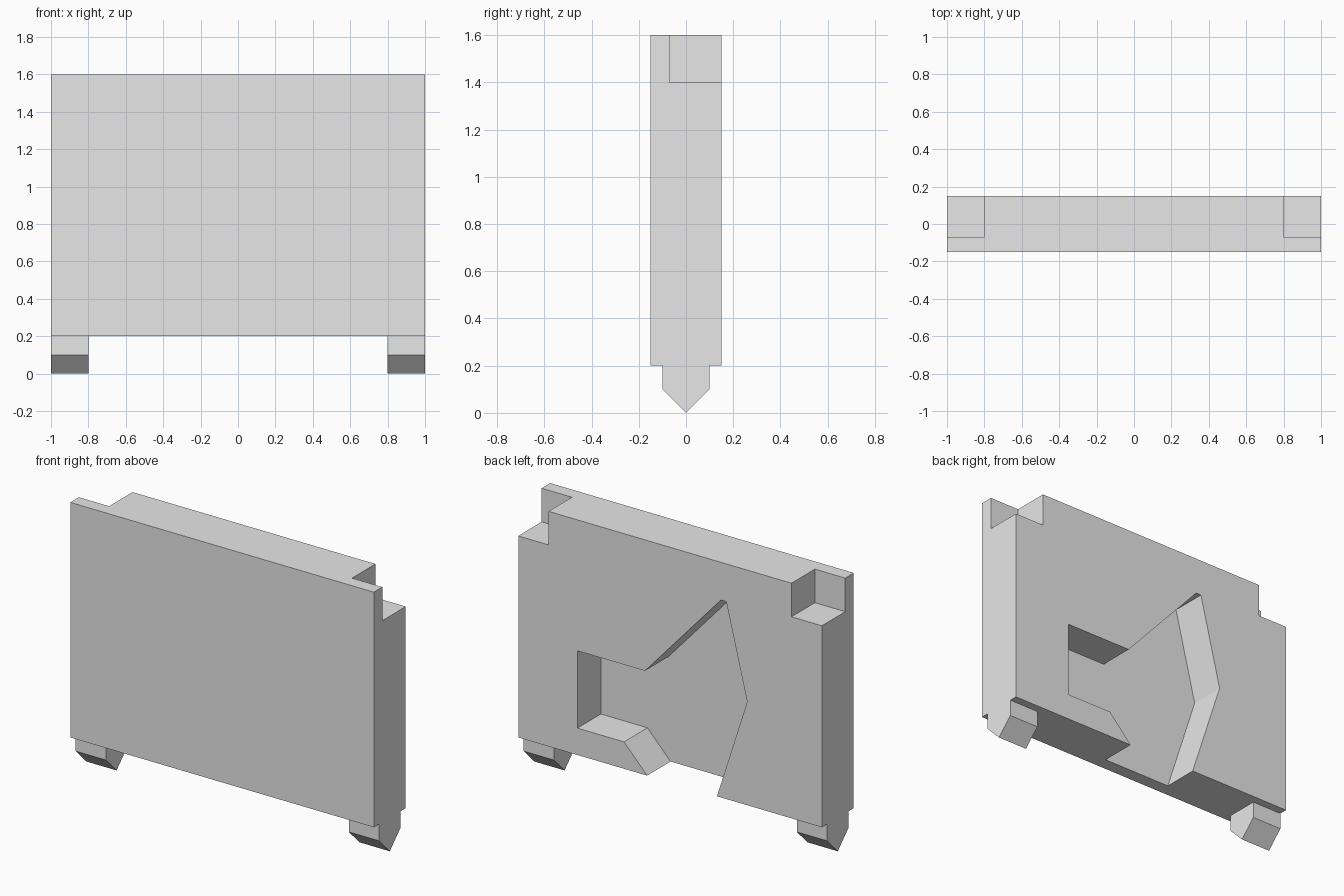
import bpy
import bmesh
from mathutils import Vector

cube = bpy.data.objects.get("Cube")
if cube:
    bpy.data.objects.remove(cube, do_unlink=True)

grey = bpy.data.materials.new("plain_grey")
grey.use_nodes = True
grey.diffuse_color = (0.8, 0.8, 0.8, 1)
grey.node_tree.nodes["Principled BSDF"].inputs["Base Color"].default_value = (0.8, 0.8, 0.8, 1)


def prism(name, profile, place, lo, hi):
    """Extrude a 2D profile from lo to hi; place(a, b, depth) gives the 3D point."""
    bm = bmesh.new()
    base = bm.faces.new([bm.verts.new(place(a, b, lo)) for a, b in profile])
    ext = bmesh.ops.extrude_face_region(bm, geom=[base])
    shift = Vector(place(0, 0, hi)) - Vector(place(0, 0, lo))
    moved = [g for g in ext["geom"] if isinstance(g, bmesh.types.BMVert)]
    bmesh.ops.translate(bm, verts=moved, vec=shift)
    bmesh.ops.recalc_face_normals(bm, faces=bm.faces)
    mesh = bpy.data.meshes.new(name)
    bm.to_mesh(mesh)
    bm.free()
    mesh.materials.append(grey)
    obj = bpy.data.objects.new(name, mesh)
    bpy.context.collection.objects.link(obj)
    return obj


def along_y(x, z, y):
    return (x, y, z)


def along_x(y, z, x):
    return (x, y, z)


def rect(a0, a1, b0, b1):
    return [(a0, b0), (a1, b0), (a1, b1), (a0, b1)]


def carve(target, cutter):
    """Subtract the cutter from the target and discard it."""
    mod = target.modifiers.new("carve", "BOOLEAN")
    mod.operation = "DIFFERENCE"
    mod.solver = "EXACT"
    mod.object = cutter
    bpy.context.view_layer.objects.active = target
    bpy.ops.object.modifier_apply(modifier=mod.name)
    bpy.data.objects.remove(cutter, do_unlink=True)


HALF_DEPTH = 0.15
CUT_Y = -0.07   # floor of the recess and the corner notches
BOTTOM, TOP = 0.2, 1.6

# Main slab
panel = prism("panel", rect(-1, 1, BOTTOM, TOP), along_y, -HALF_DEPTH, HALF_DEPTH)

# Arrow-shaped recess in the back, open at the bottom edge
recess = [(0.61, 0.82), (0.165, 0.82), (-0.335, 1.375), (-0.37, 1.375),
          (-0.508, 0.815), (-0.309, BOTTOM), (-0.309, 0.1), (0.151, 0.1),
          (0.151, BOTTOM), (0.303, 0.36), (0.61, 0.36)]
carve(panel, prism("recess_cutter", recess, along_y, CUT_Y, 0.3))

for side, label in ((1, "left"), (-1, "right")):
    # Square notch in each upper back corner
    notch = rect(0.8 * side, 1.2 * side, 1.4, 1.8)
    carve(panel, prism("notch_cutter", notch, along_y, CUT_Y, 0.3))

    # Pointed foot under each end
    foot = [(-0.1, BOTTOM), (-0.1, 0.1), (0, 0), (0.1, 0.1), (0.1, BOTTOM)]
    prism(label + "_foot", foot, along_x, 0.8 * side, side)
